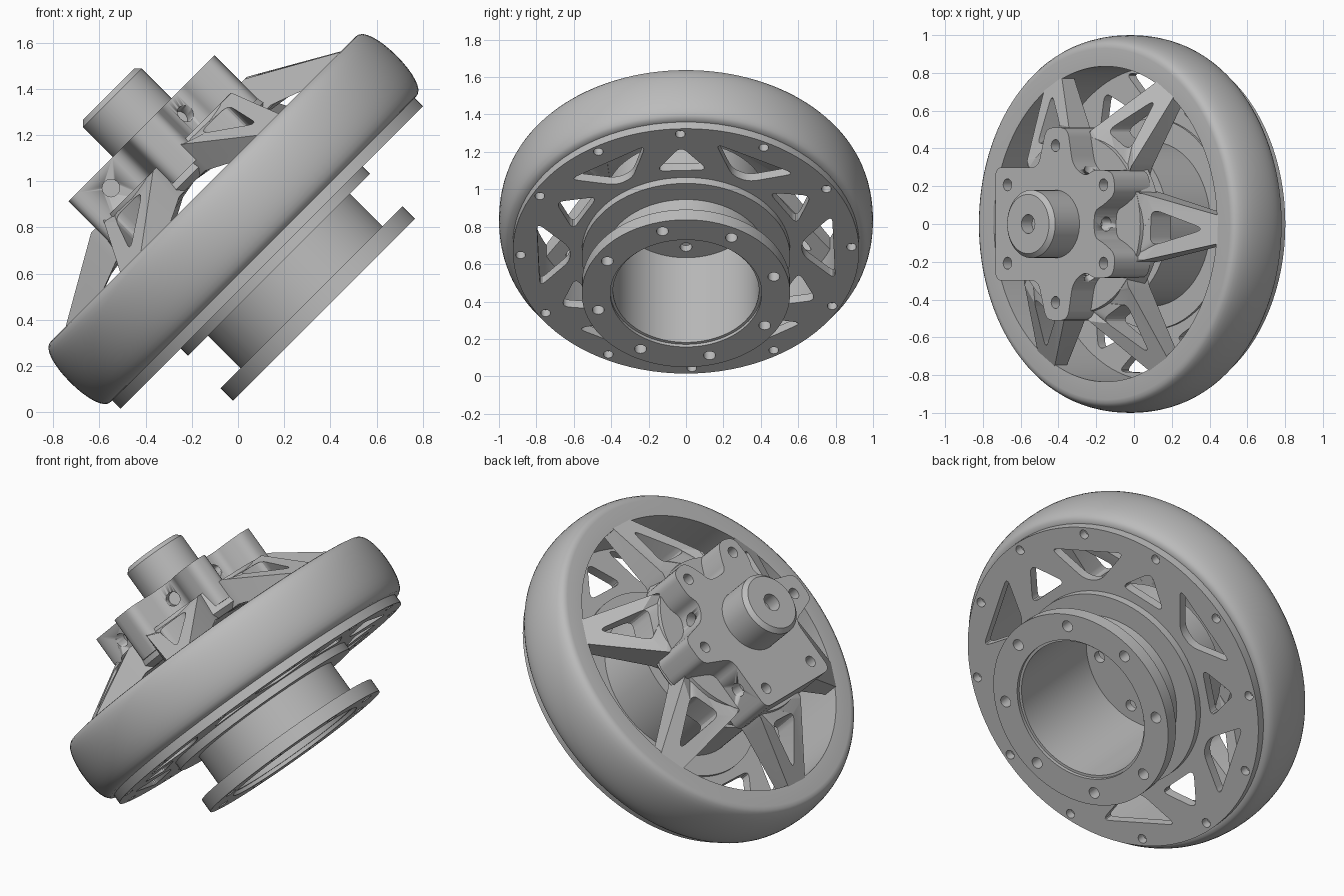
import bpy, bmesh, math
from mathutils import Matrix, Vector

cube = bpy.data.objects.get("Cube")
if cube:
    bpy.data.objects.remove(cube)

# Everything is built upright around the wheel axle, then tilted into place
TILT = Matrix.Translation((0.408, 0, 0.408)) @ Matrix.Rotation(math.radians(-45), 4, 'Y')
OFFSET = -2

grey = bpy.data.materials.new("machined_grey")
grey.use_nodes = True
COLOR = (0.5, 0.5, 0.5, 1)
grey.diffuse_color = COLOR
grey.node_tree.nodes["Principled BSDF"].inputs["Base Color"].default_value = COLOR


def finish(name, mesh, angle=30):
    mesh.materials.clear()
    mesh.materials.append(grey)
    obj = bpy.data.objects.new(name, mesh)
    bpy.context.collection.objects.link(obj)
    obj.matrix_world = TILT
    bpy.ops.object.select_all(action='DESELECT')
    obj.select_set(True)
    bpy.context.view_layer.objects.active = obj
    bpy.ops.object.shade_smooth_by_angle(angle=math.radians(angle))
    return obj


def lathe(name, profile, steps=96):
    """Spin a closed (radius, height) profile around the axle."""
    bm = bmesh.new()
    verts = [bm.verts.new((r, 0, z)) for r, z in profile]
    edges = [bm.edges.new((a, b)) for a, b in zip(verts, verts[1:] + verts[:1])]
    bmesh.ops.spin(bm, geom=verts + edges, cent=(0, 0, 0), axis=(0, 0, 1),
                   angle=math.tau, steps=steps, use_duplicate=False)
    bmesh.ops.remove_doubles(bm, verts=bm.verts, dist=1e-5)
    bmesh.ops.dissolve_degenerate(bm, dist=1e-5, edges=bm.edges)
    bmesh.ops.recalc_face_normals(bm, faces=bm.faces)
    mesh = bpy.data.meshes.new(name)
    bm.to_mesh(mesh)
    bm.free()
    return finish(name, mesh)


def circle(radius, dist=0, degrees=0, sides=20):
    a = math.radians(degrees)
    cx, cy = dist * math.cos(a), dist * math.sin(a)
    return [(cx + radius * math.cos(math.tau * i / sides),
             cy + radius * math.sin(math.tau * i / sides)) for i in range(sides)]


def rounded(points, radius, degrees=0, steps=5):
    """Round the corners of a polygon, then turn it about the axle."""
    out = []
    pts = [Vector(p) for p in points]
    turn = Matrix.Rotation(math.radians(degrees), 2)
    for i, p in enumerate(pts):
        to_prev, to_next = pts[i - 1] - p, pts[(i + 1) % len(pts)] - p
        a = p + to_prev.normalized() * min(radius, to_prev.length * 0.45)
        b = p + to_next.normalized() * min(radius, to_next.length * 0.45)
        for k in range(steps + 1):
            t = k / steps
            out.append(turn @ (a * (1 - t) ** 2 + p * 2 * t * (1 - t) + b * t * t))
    return out


def plate_mesh(outlines, low, high):
    """Flat plate whose inner outlines become through holes."""
    curve = bpy.data.curves.new("outline", 'CURVE')
    curve.dimensions = '2D'
    curve.fill_mode = 'BOTH'
    curve.extrude = (high - low) / 2
    for line in outlines:
        spline = curve.splines.new('POLY')
        spline.points.add(len(line) - 1)
        for point, (x, y) in zip(spline.points, line):
            point.co = (x, y, 0, 1)
        spline.use_cyclic_u = True
    temp = bpy.data.objects.new("outline", curve)
    bpy.context.collection.objects.link(temp)
    bpy.context.view_layer.update()
    mesh = bpy.data.meshes.new_from_object(temp.evaluated_get(bpy.context.evaluated_depsgraph_get()))
    bpy.data.objects.remove(temp)
    bm = bmesh.new()
    bm.from_mesh(mesh)
    bmesh.ops.remove_doubles(bm, verts=bm.verts, dist=1e-5)
    bmesh.ops.translate(bm, verts=bm.verts, vec=(0, 0, (low + high) / 2))
    bmesh.ops.recalc_face_normals(bm, faces=bm.faces)
    bm.to_mesh(mesh)
    bm.free()
    return mesh


# Tyre with a bulging tread and an open centre
tread = []
for i in range(17):
    t = i / 16
    tread.append((0.93 + 0.07 * math.sin(math.pi * t) ** 0.8, 0.79 - 0.37 * (0.5 - 0.5 * math.cos(math.pi * t))))
lathe("tyre", [(0.83, 0.42), (0.835, 0.79)] + tread, 128)

# Truss flange behind the tyre
holes = [circle(0.026, 0.885, OFFSET + 30 * k) for k in range(12)]
for k in range(6):
    holes.append(rounded([(0.61, -0.14), (0.61, 0.14), (0.79, 0)], 0.05, OFFSET + 60 * k))
    holes.append(rounded([(0.62, -0.05), (0.62, 0.05), (0.79, 0.24), (0.79, -0.24)], 0.05,
                         OFFSET + 30 + 60 * k))
finish("truss_flange", plate_mesh([circle(0.926, sides=96), circle(0.42, sides=96)] + holes, 0.37, 0.425))

# Rear core: shoulder ring, tube, end cap and bolt flange
lathe("shoulder_ring", [(0.43, 0.325), (0.557, 0.325), (0.557, 0.44), (0.43, 0.44)])
lathe("core_tube", [(0.39, 0.07), (0.435, 0.07), (0.435, 0.76), (0.39, 0.76)])
finish("core_cap", plate_mesh([circle(0.392, sides=96)] +
                              [circle(0.032, 0.31, 60 * k) for k in range(6)], 0.71, 0.755))
finish("bolt_flange", plate_mesh([circle(0.557, sides=96), circle(0.405, sides=96)] +
                                 [circle(0.032, 0.486, 30 + 45 * k) for k in range(8)], 0.05, 0.127))

# Sloping spokes, each with a triangular window
for k in range(6):
    mesh = plate_mesh([rounded([(0.36, -0.2), (0.47, -0.18), (0.86, -0.07),
                                (0.86, 0.07), (0.47, 0.18), (0.36, 0.2)], 0.02),
                       rounded([(0.52, -0.1), (0.52, 0.1), (0.78, 0)], 0.05)], 0, 1)
    for v in mesh.vertices:
        t = (v.co.x - 0.47) / 0.37
        v.co.z = 1.0 - 0.21 * max(t, 0) if v.co.z > 0.5 else 0.84 - 0.14 * max(t, 0)
    mesh.transform(Matrix.Rotation(math.radians(OFFSET + 60 * k), 4, 'Z'))
    finish("spoke_%d" % (k + 1), mesh)

# Hub base disc
lathe("hub_base", [(0, 0.84), (0.46, 0.84), (0.49, 0.87), (0.47, 1.0), (0, 1.0)])

# Lobed hub block: half outline mirrored across the centre line
half = [(0.29, 0.07), (0.36, 0.1), (0.45, 0.16), (0.43, 0.28), (0.29, 0.29), (0.22, 0.25), (0.13, 0.31),
        (0.09, 0.51), (-0.07, 0.51), (-0.13, 0.3), (-0.45, 0.3)]
outline = half + [(x, -y) for x, y in reversed(half)]
block = finish("hub_block", plate_mesh([rounded(outline, 0.05)] +
               [circle(0.032, 0.415, 30 + 60 * k) for k in range(6)], 0.9, 1.165))

# Radial screw holes drilled into the sides of the block
bm = bmesh.new()
for x, y, degrees in [(0.29, 0, 0), (0.175, 0.28, 60), (0.175, -0.28, -60), (-0.28, 0.3, 90), (-0.28, -0.3, -90)]:
    place = (Matrix.Translation((x, y, 1.075)) @ Matrix.Rotation(math.radians(degrees), 4, 'Z')
             @ Matrix.Rotation(math.pi / 2, 4, 'Y'))
    bmesh.ops.create_cone(bm, cap_ends=True, segments=24, radius1=0.038, radius2=0.038, depth=0.14, matrix=place)
drill_mesh = bpy.data.meshes.new("drill")
bm.to_mesh(drill_mesh)
bm.free()
drill = finish("drill", drill_mesh)
drill.hide_render = True
cut = block.modifiers.new("screw_holes", 'BOOLEAN')
cut.operation, cut.solver, cut.object = 'DIFFERENCE', 'EXACT', drill
bpy.context.view_layer.objects.active = block
bpy.ops.object.modifier_apply(modifier=cut.name)
bpy.data.objects.remove(drill)

# Knob with chamfered rim and a socket
lathe("knob", [(0, 1.29), (0.05, 1.29), (0.05, 1.37), (0.157, 1.37), (0.18, 1.347), (0.18, 1.16), (0, 1.16)], 64)
